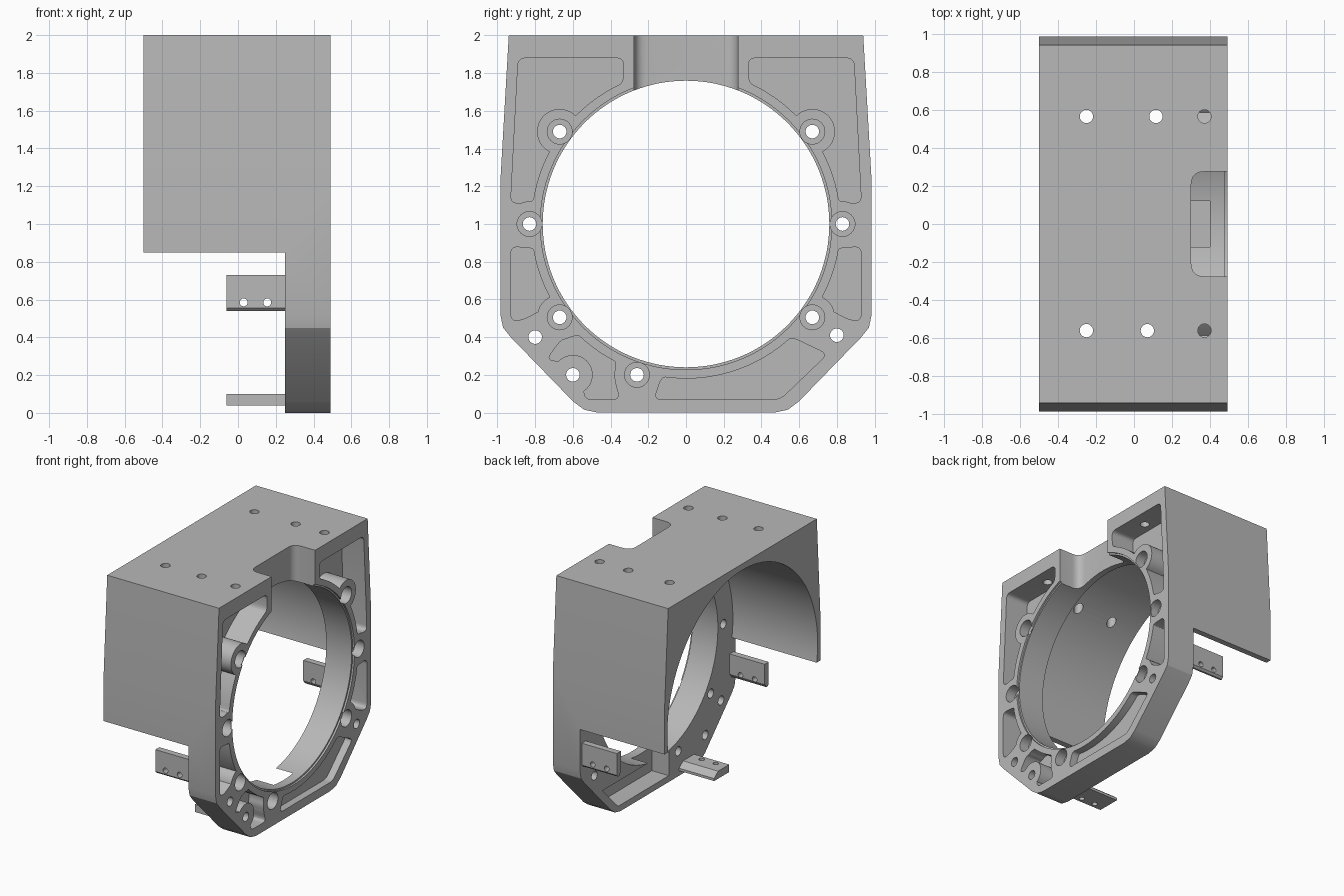
import bpy, bmesh, math
from mathutils import Vector, Matrix

if "Cube" in bpy.data.objects:
    bpy.data.objects.remove(bpy.data.objects["Cube"])

grey = bpy.data.materials.new("machined_grey")
grey.use_nodes = True
GREY = (0.48, 0.48, 0.48, 1)
grey.diffuse_color = GREY
grey.node_tree.nodes["Principled BSDF"].inputs["Base Color"].default_value = GREY

BACK, SEAT, FRONT = -0.5, 0.25, 0.49   # x of cowl end, flange back, flange face
CZ = 1.0                               # bore axis height


def finish(bm, name):
    bmesh.ops.recalc_face_normals(bm, faces=bm.faces)
    mesh = bpy.data.meshes.new(name)
    bm.to_mesh(mesh)
    bm.free()
    mesh.materials.append(grey)
    ob = bpy.data.objects.new(name, mesh)
    bpy.context.scene.collection.objects.link(ob)
    return ob


def prism(name, pts, x0, x1):
    """Extrude a (y, z) outline along x."""
    bm = bmesh.new()
    face = bm.faces.new([bm.verts.new((x0, y, z)) for y, z in pts])
    out = bmesh.ops.extrude_face_region(bm, geom=[face])
    verts = [g for g in out["geom"] if isinstance(g, bmesh.types.BMVert)]
    bmesh.ops.translate(bm, vec=(x1 - x0, 0, 0), verts=verts)
    return finish(bm, name)


def cylinder(name, axis, centre, radius, length, seg=32):
    turn = {"x": Matrix.Rotation(math.pi / 2, 4, "Y"),
            "y": Matrix.Rotation(math.pi / 2, 4, "X"), "z": Matrix()}[axis]
    bm = bmesh.new()
    bmesh.ops.create_cone(bm, cap_ends=True, segments=seg, radius1=radius, radius2=radius,
                          depth=length, matrix=Matrix.Translation(centre) @ turn)
    return finish(bm, name)


def x_cyl(y, z, radius, x0, x1, seg=32):
    return cylinder("cutter", "x", ((x0 + x1) / 2, y, z), radius, x1 - x0, seg)


def box(x0, x1, y0, y1, z0, z1):
    return prism("cutter", [(y0, z0), (y1, z0), (y1, z1), (y0, z1)], x0, x1)


def cut(target, cutter):
    mod = target.modifiers.new("cut", "BOOLEAN")
    mod.operation, mod.solver, mod.object = "DIFFERENCE", "EXACT", cutter
    bpy.context.view_layer.update()
    graph = bpy.context.evaluated_depsgraph_get()
    mesh = bpy.data.meshes.new_from_object(target.evaluated_get(graph))
    target.modifiers.clear()
    target.data = mesh
    bpy.data.objects.remove(cutter)


def arc(radius, a0, a1, n=16):
    """Points about the bore axis, angles in degrees."""
    angles = [math.radians(a0 + (a1 - a0) * i / n) for i in range(n + 1)]
    return [(radius * math.cos(a), CZ + radius * math.sin(a)) for a in angles]


def rounded(pts, radius, steps=5):
    """Soften the sharp corners of an outline."""
    out = []
    for i, p in enumerate(pts):
        p = Vector(p)
        a, b = Vector(pts[i - 1]) - p, Vector(pts[(i + 1) % len(pts)]) - p
        if math.pi - a.angle(b) < math.radians(20):
            out.append(tuple(p))
            continue
        ra, rb = (min(radius, v.length * 0.45) for v in (a, b))
        s, e = p + a.normalized() * ra, p + b.normalized() * rb
        for k in range(steps + 1):
            t = k / steps
            out.append(tuple(s * (1 - t) ** 2 + p * 2 * t * (1 - t) + e * t * t))
    return out


def mirror(pts):
    return [(-y, z) for y, z in pts]


# Housing: outer outline swept along the axis
half = [(0.47, 0), (0.54, 0.015), (0.60, 0.06), (0.93, 0.40), (0.97, 0.45),
        (0.985, 0.52), (0.985, 1.22), (0.94, 2.0)]
housing = prism("housing", half + mirror(half)[::-1], BACK, FRONT)

# Open lower rear, cowl interior and main bore
cut(housing, box(BACK - 0.2, SEAT, -2, 2, -1, 0.85))
cut(housing, x_cyl(0, CZ, 0.95, BACK - 0.2, SEAT, 128))
cut(housing, x_cyl(0, CZ, 0.76, 0, 1, 128))
cut(housing, x_cyl(0, CZ, 0.773, FRONT - 0.015, 1, 128))

# Top notch with rounded inner corners
bm = bmesh.new()
outline = rounded([(0.8, 0.275), (0.3, 0.275), (0.3, -0.275), (0.8, -0.275)], 0.07)
face = bm.faces.new([bm.verts.new((x, y, 1.5)) for x, y in outline])
ext = bmesh.ops.extrude_face_region(bm, geom=[face])
bmesh.ops.translate(bm, vec=(0, 0, 1),
                    verts=[g for g in ext["geom"] if isinstance(g, bmesh.types.BMVert)])
cut(housing, finish(bm, "cutter"))

# Rear cavity under the bore
cut(housing, prism("cutter", [(-0.14, 0.05), (0.5, 0.05), (0.7, 0.25), (-0.14, 0.25)],
                   SEAT - 0.1, 0.4))

# Face pockets, leaving round bosses at the bolts
upper = [(0.33, 1.88), (0.89, 1.88), (0.93, 1.11)] + arc(0.82, 8, 66)
side = [(0.93, 0.88), (0.93, 0.49), (0.87, 0.49)] + arc(0.82, -31, -9)
lower = [(-0.17, 0.07), (0.5, 0.07), (0.75, 0.31)] + arc(0.82, -47, -99)
corner = ([(-0.74, 0.28), (-0.66, 0.39)] + arc(0.82, -134, -117)
          + [(-0.38, 0.17), (-0.35, 0.07), (-0.54, 0.07), (-0.54, 0.15), (-0.6, 0.2),
             (-0.66, 0.27)])
bolts = [(s * y, z) for s in (1, -1) for y, z in ((0.83, 1.0), (0.67, 1.49), (0.67, 0.505))]
bolts.append((-0.26, 0.2))
bosses = [(y, z, 0.12) for y, z in bolts] + [(-0.6, 0.2, 0.105)]
pockets = [(upper, 0.29), (mirror(upper), 0.29), (side, 0.32), (mirror(side), 0.32),
           (lower, 0.43), (corner, 0.36)]
for pts, floor in pockets:
    pocket = prism("cutter", rounded(pts, 0.04), floor, 0.6)
    for y, z, r in bosses:
        if min(math.hypot(y - p, z - q) for p, q in pts) < 0.35:
            cut(pocket, x_cyl(y, z, r, 0, 1, 40))
    cut(housing, pocket)

# Bolt holes with counterbores, and plain holes
for y, z in bolts:
    cut(housing, x_cyl(y, z, 0.036, 0.1, 0.7, 24))
    cut(housing, x_cyl(y, z, 0.066, FRONT - 0.08, 0.7))
for y, z in ((-0.6, 0.2), (-0.8, 0.4), (0.8, 0.41)):
    cut(housing, x_cyl(y, z, 0.036, 0.1, 0.7, 24))

# Holes in the top
for x, y in ((-0.25, 0.565), (0.115, 0.565), (0.37, 0.565),
             (-0.25, -0.56), (0.07, -0.56), (0.37, -0.56)):
    cut(housing, cylinder("cutter", "z", (x, y, 1.9), 0.035, 0.34, 24))

# Mounting tabs behind the flange
tab = [(0.91, 0.73), (0.96, 0.73), (0.96, 0.555), (0.945, 0.54), (0.93, 0.54), (0.91, 0.57)]
low = [(-0.46, 0.04), (-0.27, 0.04), (-0.27, 0.06), (-0.32, 0.1), (-0.46, 0.1)]
tabs = [prism("left_tab", tab, -0.06, SEAT + 0.01),
        prism("right_tab", mirror(tab), -0.06, SEAT + 0.01),
        prism("bottom_tab", low, -0.06, SEAT + 0.01)]
for x in (0.03, 0.155):
    for ob, y in zip(tabs, (0.93, -0.93)):
        cut(ob, cylinder("cutter", "y", (x, y, 0.585), 0.021, 0.3, 20))
    cut(tabs[2], cylinder("cutter", "z", (x, -0.42, 0.07), 0.021, 0.3, 20))

# Smooth the curved walls
for ob in [housing] + tabs:
    bpy.ops.object.select_all(action="DESELECT")
    ob.select_set(True)
    bpy.context.view_layer.objects.active = ob
    bpy.ops.object.shade_smooth_by_angle(angle=math.radians(25))
